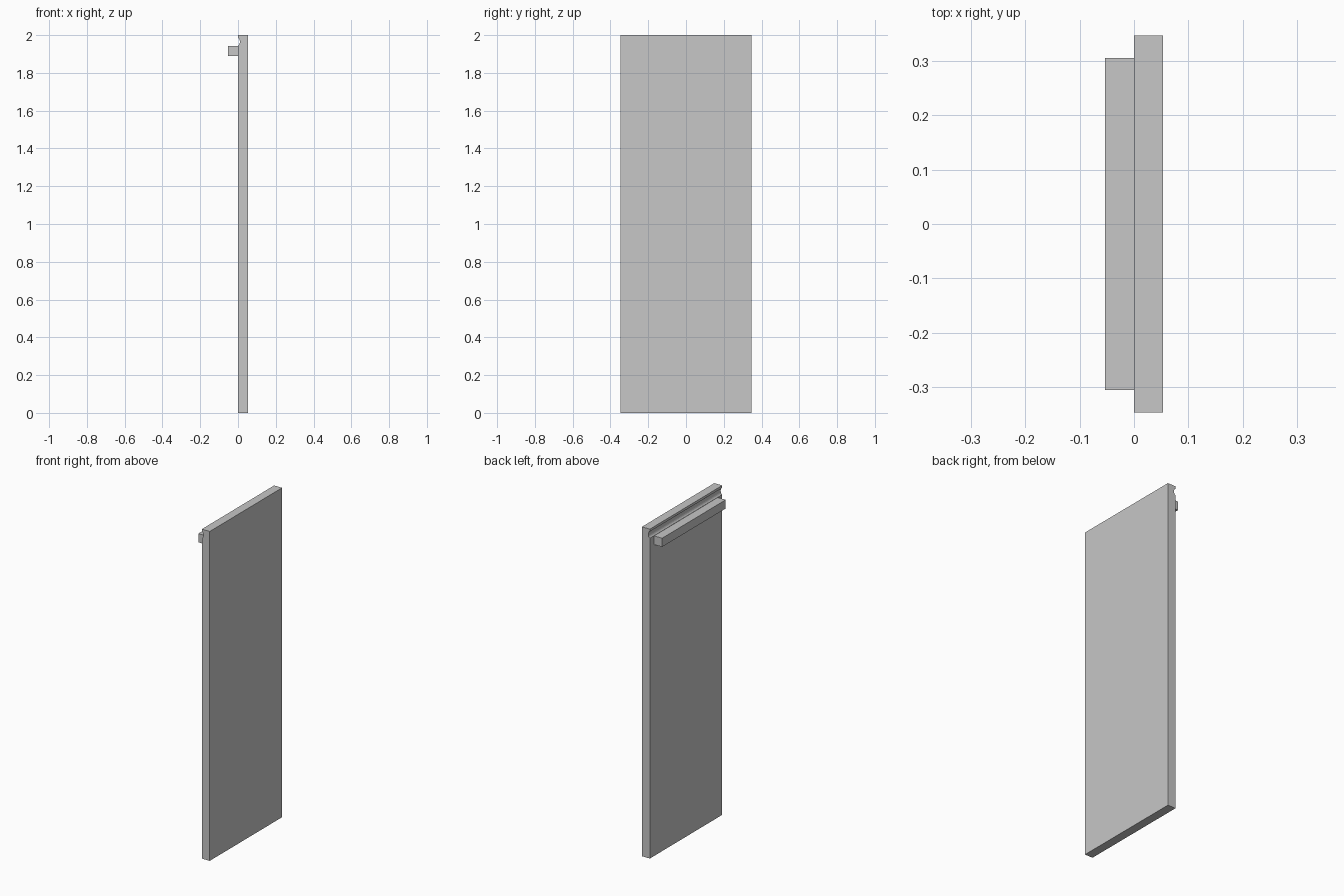
import bpy, bmesh, math

cube = bpy.data.objects.get("Cube")
if cube:
    bpy.data.objects.remove(cube, do_unlink=True)

grey = bpy.data.materials.new("plain_grey")
grey.use_nodes = True
colour = (0.57, 0.57, 0.57, 1)
grey.diffuse_color = colour
grey.node_tree.nodes["Principled BSDF"].inputs["Base Color"].default_value = colour


def extrude_profile(name, profile, half_length):
    """Sweep an x-z outline along y, centred on the origin."""
    bm = bmesh.new()
    face = bm.faces.new([bm.verts.new((x, -half_length, z)) for x, z in profile])
    swept = bmesh.ops.extrude_face_region(bm, geom=[face])
    verts = [g for g in swept["geom"] if isinstance(g, bmesh.types.BMVert)]
    bmesh.ops.translate(bm, verts=verts, vec=(0, 2 * half_length, 0))
    bmesh.ops.recalc_face_normals(bm, faces=bm.faces)
    mesh = bpy.data.meshes.new(name)
    bm.to_mesh(mesh)
    bm.free()
    mesh.materials.append(grey)
    obj = bpy.data.objects.new(name, mesh)
    bpy.context.collection.objects.link(obj)
    return obj


# Tall panel with a shallow rounded finger groove along its top edge
steps = 8
groove = [(0.01 * math.sin(math.pi * i / steps),
           1.965 + 0.02 * math.cos(math.pi * i / steps))
          for i in range(steps + 1)]
panel = [(0, 0), (0.053, 0), (0.053, 2), (0, 2)] + groove
extrude_profile("door_panel", panel, 0.347)

# Slim rail below the groove
rail = [(-0.053, 1.89), (0, 1.89), (0, 1.943), (-0.053, 1.943)]
extrude_profile("handle_rail", rail, 0.305)
